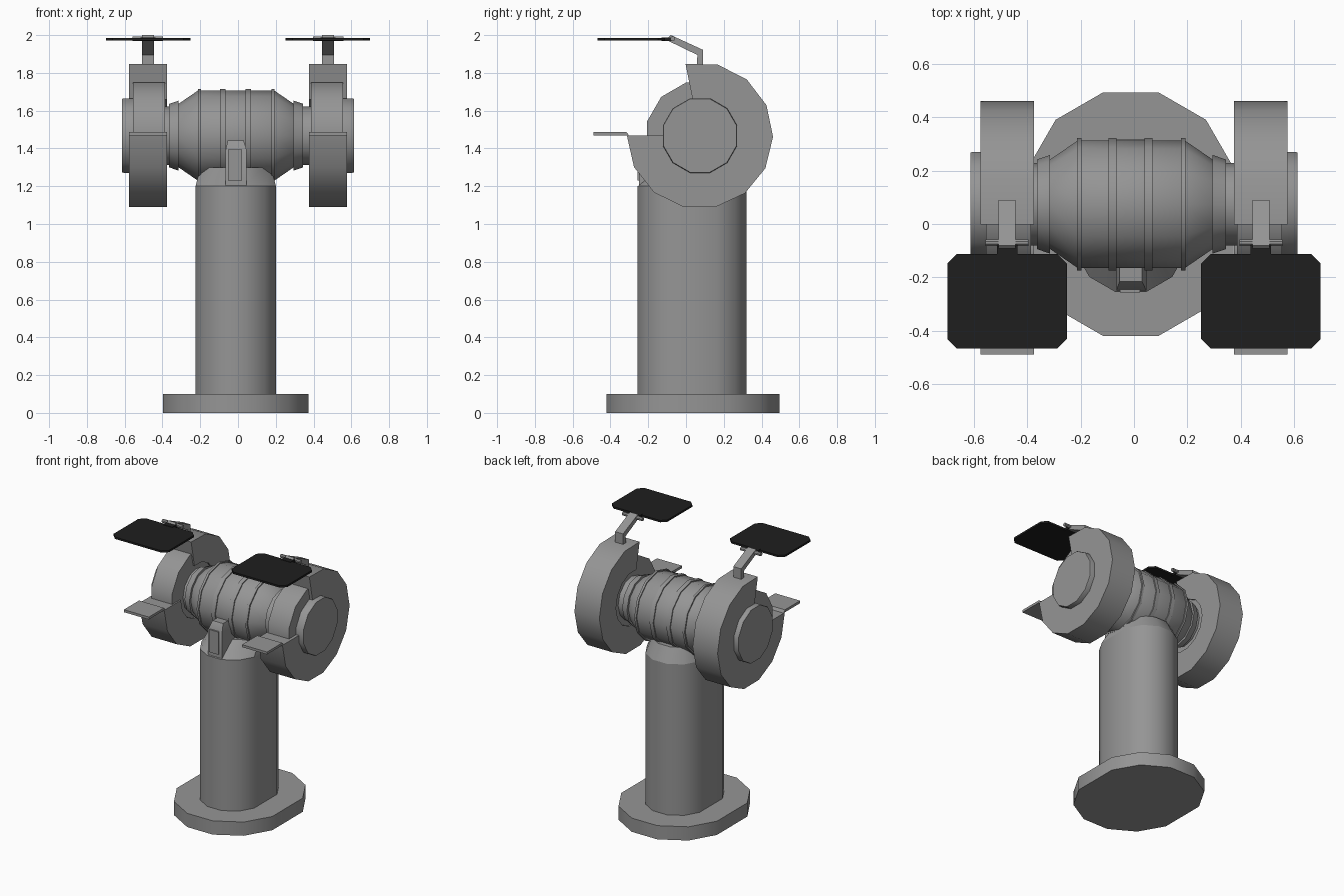
import bpy, bmesh
from math import sin, cos, radians, pi

if "Cube" in bpy.data.objects:
    bpy.data.objects.remove(bpy.data.objects["Cube"])

CY, CZ = 0.074, 1.468   # spindle axis (runs along x)


def material(name, v):
    m = bpy.data.materials.new(name)
    m.diffuse_color = (v, v, v, 1)
    m.use_nodes = True
    m.node_tree.nodes["Principled BSDF"].inputs["Base Color"].default_value = m.diffuse_color
    return m


grey = material("painted_iron", 0.3)
black = material("dark_shield", 0.013)


def build(name, verts, faces, mat=grey):
    me = bpy.data.meshes.new(name)
    me.from_pydata(verts, [], faces)
    bm = bmesh.new()
    bm.from_mesh(me)
    bmesh.ops.recalc_face_normals(bm, faces=bm.faces)
    bm.to_mesh(me)
    bm.free()
    ob = bpy.data.objects.new(name, me)
    bpy.context.collection.objects.link(ob)
    me.materials.append(mat)
    bpy.ops.object.select_all(action='DESELECT')
    ob.select_set(True)
    bpy.context.view_layer.objects.active = ob
    bpy.ops.object.shade_smooth_by_angle(angle=radians(34))
    return ob


def loft(name, rings, **kw):
    n = len(rings[0])
    verts = [v for r in rings for v in r]
    faces = [tuple(range(n)), tuple(range(len(verts) - n, len(verts)))]
    for k in range(len(rings) - 1):
        for i in range(n):
            j = (i + 1) % n
            faces.append((k*n + i, k*n + j, (k+1)*n + j, (k+1)*n + i))
    return build(name, verts, faces, **kw)


def prism_x(name, pts, x0, x1, **kw):
    return loft(name, [[(x, y, z) for y, z in pts] for x in (x0, x1)], **kw)


def lathe_x(name, profile, n=12, off=0.5, cy=CY, cz=CZ, **kw):
    ang = [2*pi*(i + off)/n for i in range(n)]
    return loft(name, [[(x, cy + r*cos(a), cz + r*sin(a)) for a in ang]
                       for x, r in profile], **kw)


def rect(x0, x1, y0, y1, z):
    return [(x0, y0, z), (x1, y0, z), (x1, y1, z), (x0, y1, z)]


def oblong(cx, cy, r, shift, z):
    # twelve-sided outline stretched along y
    out = []
    for i in range(12):
        a = 2*pi*(i + 0.5)/12
        out.append((cx + r*cos(a), cy + r*sin(a) + (shift if sin(a) > 0 else -shift), z))
    return out


# Pedestal
loft("base_plate", [oblong(-0.012, 0.037, 0.399, 0.072, z) for z in (0, 0.1)])
loft("column", [oblong(-0.012, 0.032, 0.22, 0.075, z) for z in (0.1, 1.2)])
loft("motor_saddle", [oblong(-0.012, 0.032, 0.22, 0.075, 1.2),
                      oblong(-0.012, 0.065, 0.195, 0.012, 1.3)])

# Motor barrel with tapered ends and collars
half = [(0.2, 0.24), (0.305, 0.168), (0.305, 0.185), (0.355, 0.168), (0.355, 0.155), (0.42, 0.155)]
lathe_x("motor_body", [(-0.01 - x, r) for x, r in reversed(half)] +
        [(-0.01 + x, r) for x, r in half], off=0)
for i, x in enumerate((-0.205, -0.08, 0.055, 0.185)):
    w = 0.008 if i in (0, 3) else 0.015
    lathe_x(f"motor_band_{i}", [(x - w, 0.248), (x + w, 0.248)], off=0)

# Switch housing on the front, with a chamfered top
loft("switch_box", [rect(-0.066, 0.046, -0.25, -0.08, 1.19),
                    rect(-0.066, 0.046, -0.25, -0.08, 1.39),
                    rect(-0.054, 0.03, -0.215, -0.08, 1.443)])
loft("switch_panel", [rect(-0.052, 0.022, -0.258, -0.235, z) for z in (1.23, 1.395)])

# Guard outline: open ring covering everything but the upper front
angles = [radians(101.4 - i*(281.4/11)) for i in range(12)]
guard = [(CY + 0.387*cos(a), CZ + 0.387*sin(a)) for a in angles]
guard += [(CY + 0.195*cos(a), CZ + 0.195*sin(a)) for a in reversed(angles)]
arm = [(0.058, 1.83), (0.09, 1.83), (0.09, 1.922), (-0.08, 2.0), (-0.105, 1.975), (0.06, 1.895)]
rest = [(-0.49, 1.469), (-0.49, 1.487), (-0.315, 1.487), (-0.295, 1.46), (-0.308, 1.469)]

for side, s in (("left", -1), ("right", 1)):
    prism_x(side + "_guard", guard, s*0.376, s*0.577)
    lathe_x(side + "_grinding_wheel", [(s*0.387, 0.29), (s*0.555, 0.29)])
    lathe_x(side + "_hub_cap", [(s*0.54, 0.204), (s*0.605, 0.204), (s*0.613, 0.201)])
    prism_x(side + "_tool_rest", rest, s*0.376, s*0.577)
    # Eye shield, arm and hinge
    prism_x(side + "_shield_arm", arm, s*0.444, s*0.508)
    lathe_x(side + "_shield_hinge", [(s*0.396, 0.013), (s*0.558, 0.013)], n=8, cy=-0.07, cz=1.98)
    loft(side + "_shield_clip", [rect(s*0.437, s*0.515, -0.13, -0.075, z) for z in (1.968, 1.988)],
         mat=black)
    c, (x0, x1, y0, y1) = 0.036, (0.252, 0.70, -0.468, -0.112)
    outline = [(x0 + c, y0), (x1 - c, y0), (x1, y0 + c), (x1, y1 - c),
               (x1 - c, y1), (x0 + c, y1), (x0, y1 - c), (x0, y0 + c)]
    loft(side + "_eye_shield", [[(s*x, y, z) for x, y in outline] for z in (1.971, 1.985)], mat=black)
